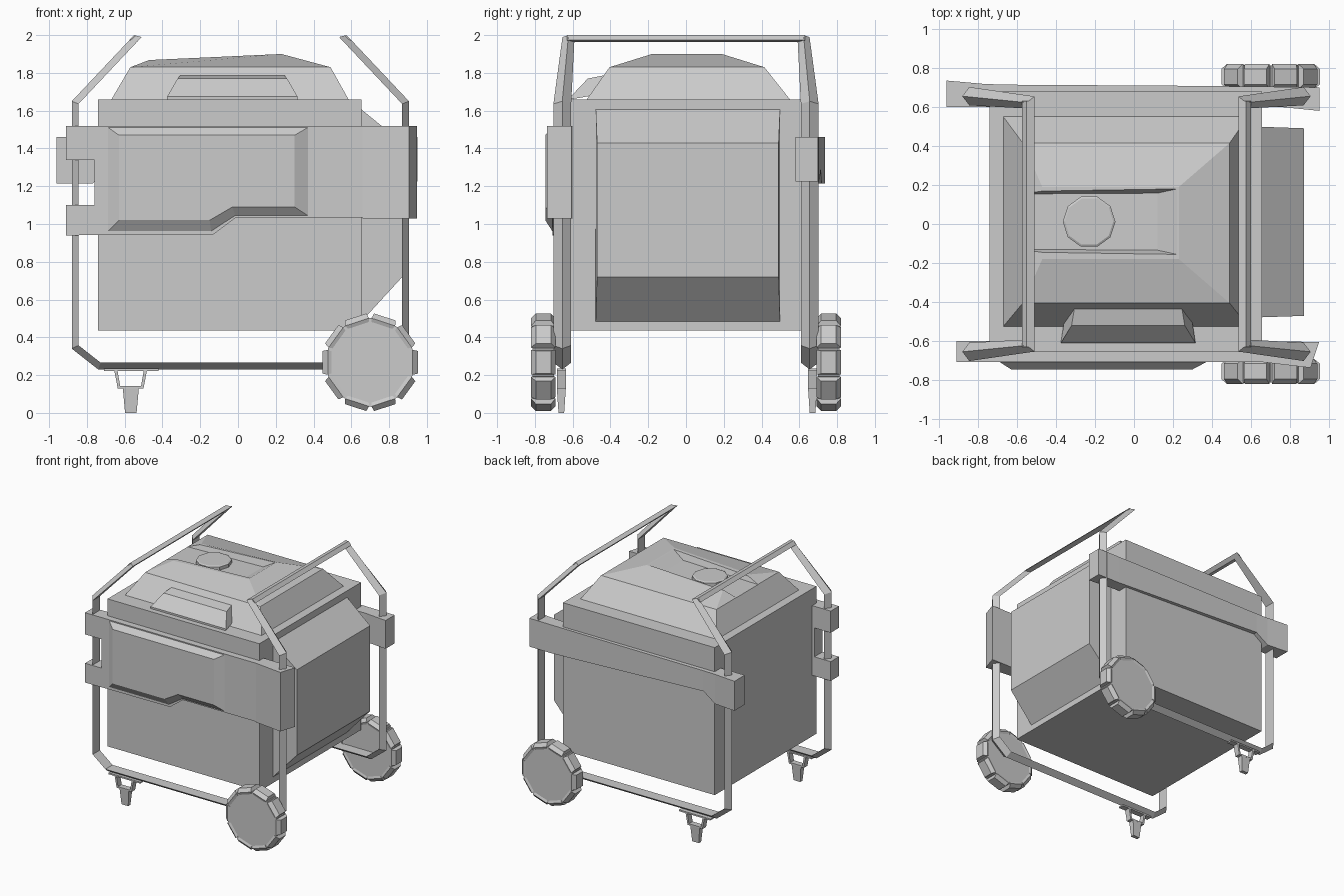
import bpy, bmesh
from math import sin, cos, pi, radians
from mathutils import Vector

if "Cube" in bpy.data.objects:
    bpy.data.objects.remove(bpy.data.objects["Cube"])


def loft(name, rings, parts=None):
    """Skin equal-length rings into a closed flat-shaded solid."""
    bm = bmesh.new()
    for rs in (parts or [rings]):
        vs = [[bm.verts.new(p) for p in r] for r in rs]
        n = len(vs[0])
        for a, b in zip(vs, vs[1:]):
            for i in range(n):
                j = (i + 1) % n
                bm.faces.new((a[i], a[j], b[j], b[i]))
        bm.faces.new(vs[0][::-1])
        bm.faces.new(vs[-1])
    bmesh.ops.recalc_face_normals(bm, faces=bm.faces[:])
    me = bpy.data.meshes.new(name)
    bm.to_mesh(me)
    bm.free()
    ob = bpy.data.objects.new(name, me)
    bpy.context.collection.objects.link(ob)
    return ob


def xz(pts, y):
    return [(x, y, z) for x, z in pts]


def rect(x0, x1, y0, y1, z):
    return [(x0, y0, z), (x1, y0, z), (x1, y1, z), (x0, y1, z)]


def plan(name, pts, z0, z1):
    return loft(name, [[(x, y, z) for x, y in pts] for z in (z0, z1)])


# Body
loft("body", [rect(-.74, .655, -.655, .68, .435), rect(-.74, .655, -.655, .68, 1.66)])

# Bulged side housing, slightly tapered outwards
loft("side_housing", [
    [(.64, y, 1.605), (.655, y, 1.605), (.87, y * .985, 1.43),
     (.87, y * .985, .72), (.655, y, .485), (.64, y, .485)]
    for y in (-.478, .498)])

# Lid with a sunken channel in the top
lid = loft("lid", [
    rect(-.67, .585, -.525, .55, 1.66),
    rect(-.57, .49, -.405, .415, 1.83),
    [(-.47, -.18, 1.868), (.23, -.18, 1.90), (.23, .19, 1.90), (-.47, .19, 1.868)]])
groove = [(-.6, 1.828), (.12, 1.845), (.23, 1.905), (.23, 2.0), (-.6, 2.0)]
cutter = loft("channel_cutter", [
    [(x, .012 + s * (.142 + .4 * max(0, z - 1.835)), z) for x, z in groove] for s in (-1, 1)])
cutter.hide_render = True
cutter.hide_viewport = True
mod = lid.modifiers.new("channel", 'BOOLEAN')
mod.operation = 'DIFFERENCE'
mod.solver = 'EXACT'
mod.object = cutter

# Filler cap: ten sides with a slight rim
loft("filler_cap", [
    [(-.23 + r * cos(i * pi / 5), .012 + r * sin(i * pi / 5), z) for i in range(10)]
    for r, z in ((.135, 1.81), (.135, 1.866), (.124, 1.872))])

# Lid latch on the front slope
latch = [(-.61, 1.66, .345), (-.61, 1.675, .345), (-.52, 1.77, .29),
         (-.43, 1.788, .275), (-.38, 1.70, .31)]
loft("lid_latch", [[(-.03 + s * w, y, z) for y, z, w in latch] for s in (-1, 1)])

# Tube frames: triangular section with the ridge facing outwards
path = [(-.55, 2.0), (-.88, 1.65), (-.88, .34), (-.74, .23),
        (.765, .23), (.905, .34), (.905, 1.65), (.575, 2.0)]
P = [Vector(p) for p in path]
for side_name, s in (("front", -1), ("back", 1)):
    rings = []
    for i, p in enumerate(P):
        d1 = (P[max(i, 1)] - P[max(i, 1) - 1]).normalized()
        k = min(i, len(P) - 2)
        d2 = (P[k + 1] - P[k]).normalized()
        n1, n2 = Vector((-d1.y, d1.x)), Vector((-d2.y, d2.x))
        q = p + .036 * (n1 + n2) / (1 + n1.dot(n2))
        if i in (0, len(P) - 1):
            q = p + Vector((.04 if i == 0 else -.04, -.01))
            yc, h = .622, .032
        else:
            yc, h = .655, .047
        rings.append([(p.x, s * yc, p.y), (q.x, s * (yc + h), q.y), (q.x, s * (yc - h), q.y)])
    loft(side_name + "_tube_frame", rings)

# Handle crossbars joining the frames
bar = [(-.55, 2.0), (-.51, 1.99), (-.535, 1.963), (-.575, 1.973)]
loft("left_handle_bar", [xz(bar, -.63), xz(bar, .63)])
bar = [(.025 - x, z) for x, z in bar]
loft("right_handle_bar", [xz(bar, -.63), xz(bar, .63)])

# Front panel plate with a two-pronged left end gripping the frame
plate = [(-.91, 1.52), (.66, 1.52), (.66, 1.035), (-.01, 1.035), (-.13, .945),
         (-.91, .94), (-.91, 1.1), (-.76, 1.1), (-.76, 1.34), (-.91, 1.34)]
loft("front_panel_plate", [xz(plate, -.708), xz(plate, -.60)])
outer = [(-.70, 1.52), (.385, 1.52), (.385, 1.035), (-.01, 1.035), (-.14, .95), (-.70, .95)]
inner = [(-.63, 1.47), (.30, 1.47), (.30, 1.09), (-.03, 1.09), (-.15, 1.02), (-.63, 1.02)]
loft("front_panel_bulge", [xz(outer, -.70), xz(inner, -.745)])
plan("front_panel_end", [(.66, -.708), (.905, -.737), (.948, -.605), (.66, -.60)], 1.03, 1.52)

# Rear rail clamped to the frame, its underside stepping up at the left block
rail = [(-.96, .60, .735, 1.215), (-.77, .60, .718, 1.215), (-.66, .60, .714, 1.29),
        (.3, .60, .708, 1.245), (.75, .60, .703, 1.225), (.95, .58, .70, 1.225)]
loft("rear_rail", [[(x, y0, z), (x, y1, z), (x, y1, 1.46), (x, y0, 1.46)]
                   for x, y0, y1, z in rail])


# Wheels: ten-sided core with ten tread blocks
def wheel(name, s):
    cx, cz = .70, .268
    core = [[(cx + r * cos(radians(18 + 36 * i)), s * y, cz + r * sin(radians(18 + 36 * i)))
             for i in range(10)] for r, y in ((.235, .698), (.235, .812))]
    parts = [core]
    for i in range(10):
        a = radians(36 * i)
        block = []
        for r, half, y0, y1 in ((.20, .056, .70, .81), (.224, .066, .692, .82),
                                (.252, .06, .715, .795)):
            block.append([(cx + r * cos(a) - t * sin(a), s * y, cz + r * sin(a) + t * cos(a))
                          for t, y in ((-half, y0), (half, y0), (half, y1), (-half, y1))])
        parts.append(block)
    loft(name, None, parts)


# Feet: thin hanger strips with a tapered peg, one foot and wheel per frame
strips = [
    [(-.71, .234), (-.42, .234), (-.42, .222), (-.71, .222)],
    [(-.655, .224), (-.638, .224), (-.622, .132), (-.637, .132)],
    [(-.482, .224), (-.499, .224), (-.515, .132), (-.500, .132)],
    [(-.637, .142), (-.500, .142), (-.500, .130), (-.637, .130)]]
for nm, y in (("front", -.66), ("back", .67)):
    wheel(nm + "_wheel", -1 if y < 0 else 1)
    loft(nm + "_foot_hanger", None, [[xz(p, y - .024), xz(p, y + .024)] for p in strips])
    loft(nm + "_foot_peg", [rect(-.598, -.537, y - .015, y + .015, 0),
                            rect(-.61, -.525, y - .024, y + .024, .132)])
